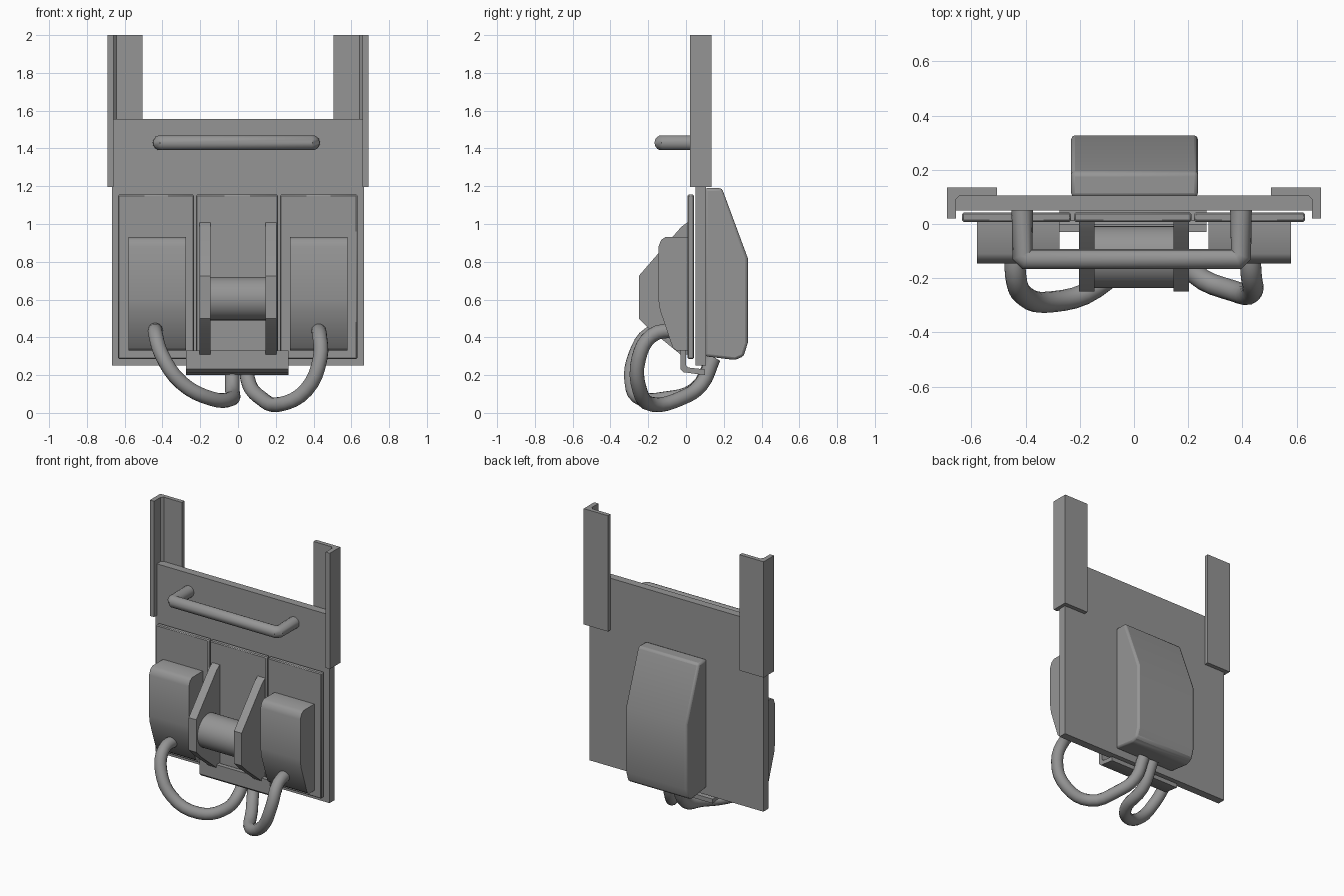
import bpy, bmesh
from mathutils import Vector

if "Cube" in bpy.data.objects:
    bpy.data.objects.remove(bpy.data.objects["Cube"])

# Dark grey paint shared by every part
paint = bpy.data.materials.new("dark_grey")
paint.diffuse_color = (0.3, 0.3, 0.3, 1)
paint.use_nodes = True
paint.node_tree.nodes["Principled BSDF"].inputs["Base Color"].default_value = paint.diffuse_color


def finish(ob, bevel=0.0, segments=2):
    ob.data.materials.append(paint)
    if bevel:
        m = ob.modifiers.new("bevel", 'BEVEL')
        m.width, m.segments = bevel, segments
        m.limit_method, m.angle_limit = 'ANGLE', 0.5
    bpy.ops.object.select_all(action='DESELECT')
    bpy.context.view_layer.objects.active = ob
    ob.select_set(True)
    bpy.ops.object.shade_smooth_by_angle(angle=0.65)
    return ob


def extrude(name, pts, axis, lo, hi, bevel=0.0, segments=2):
    """Extrude a 2D profile: (y, z) along x, or (x, y) along z."""
    bm = bmesh.new()
    place = (lambda a, b: (lo, a, b)) if axis == 'x' else (lambda a, b: (a, b, lo))
    face = bm.faces.new([bm.verts.new(place(a, b)) for a, b in pts])
    res = bmesh.ops.extrude_face_region(bm, geom=[face])
    step = Vector((hi - lo, 0, 0)) if axis == 'x' else Vector((0, 0, hi - lo))
    verts = [v for v in res["geom"] if isinstance(v, bmesh.types.BMVert)]
    bmesh.ops.translate(bm, verts=verts, vec=step)
    bmesh.ops.recalc_face_normals(bm, faces=bm.faces)
    me = bpy.data.meshes.new(name)
    bm.to_mesh(me)
    bm.free()
    ob = bpy.data.objects.new(name, me)
    bpy.context.collection.objects.link(ob)
    return finish(ob, bevel, segments)


def box(name, x0, x1, y0, y1, z0, z1, bevel=0.0):
    return extrude(name, [(y0, z0), (y1, z0), (y1, z1), (y0, z1)], 'x', x0, x1, bevel, 1)


def tube(name, pts, radius, smooth=True):
    cu = bpy.data.curves.new(name, 'CURVE')
    cu.dimensions = '3D'
    cu.bevel_depth, cu.bevel_resolution = radius, 5
    cu.use_fill_caps = True
    cu.resolution_u = 4 if smooth else 1
    sp = cu.splines.new('BEZIER')
    sp.bezier_points.add(len(pts) - 1)
    for p, co in zip(sp.bezier_points, pts):
        p.co = co
        p.handle_left_type = p.handle_right_type = 'AUTO' if smooth else 'VECTOR'
    ob = bpy.data.objects.new(name, cu)
    bpy.context.collection.objects.link(ob)
    bpy.ops.object.select_all(action='DESELECT')
    bpy.context.view_layer.objects.active = ob
    ob.select_set(True)
    bpy.ops.object.convert(target='MESH')
    return finish(bpy.context.view_layer.objects.active)


# Main back plate and the three front panels
box("main_plate", -0.667, 0.667, 0.05, 0.105, 0.25, 1.555)
for name, x0, x1 in (("left", -0.635, -0.232), ("middle", -0.222, 0.212), ("right", 0.222, 0.632)):
    box(name + "_front_panel", x0, x1, 0.008, 0.042, 0.285, 1.155, 0.006)

# Mirrored parts: rails, side boxes, lever brackets
rail = [(0.69, 0.02), (0.69, 0.135), (0.505, 0.135), (0.505, 0.106),
        (0.642, 0.106), (0.658, 0.09), (0.658, 0.02)]
side_box = [(0.008, 0.93), (-0.11, 0.93), (-0.132, 0.915), (-0.146, 0.88), (-0.146, 0.6),
            (-0.138, 0.545), (-0.07, 0.345), (-0.05, 0.33), (0.008, 0.33)]
bracket = [(0.01, 1.01), (-0.025, 0.985), (-0.25, 0.725), (-0.25, 0.5),
           (-0.195, 0.445), (-0.03, 0.31), (0.01, 0.31)]
for s, side in ((-1, "left"), (1, "right")):
    extrude(side + "_rail", [(s * x, y) for x, y in rail], 'z', 1.197, 2.0)
    extrude(side + "_side_box", side_box, 'x', *sorted((s * 0.275, s * 0.58)))
    extrude(side + "_bracket", bracket, 'x', *sorted((s * 0.145, s * 0.203)))

# Roller between the brackets
bpy.ops.mesh.primitive_cylinder_add(vertices=32, radius=0.115, depth=0.3,
                                    location=(0, -0.122, 0.605), rotation=(0, 1.570796, 0))
roller = bpy.context.object
roller.name = "roller"
finish(roller)

# Bent sheet clip under the panels
clip = [(-0.03, 0.33), (-0.03, 0.232), (-0.012, 0.215), (0.1, 0.2), (0.1, 0.23),
        (0.012, 0.24), (0.0, 0.252), (0.0, 0.33)]
extrude("bottom_clip", clip, 'x', -0.275, 0.268)

# Rear housing
rear = [(0.1, 1.19), (0.19, 1.19), (0.327, 0.82), (0.327, 0.37), (0.305, 0.30),
        (0.26, 0.28), (0.1, 0.30)]
extrude("rear_housing", rear, 'x', -0.232, 0.236, 0.014, 2)

# Handle bar with clipped corners
tube("handle", [(-0.412, 0.06, 1.43), (-0.412, -0.115, 1.43), (-0.397, -0.13, 1.43),
                (0.38, -0.13, 1.43), (0.395, -0.115, 1.43), (0.395, 0.06, 1.43)], 0.04, smooth=False)

# Hoses from the side boxes round to the rear housing
tube("left_hose", [(-0.435, -0.06, 0.44), (-0.437, -0.19, 0.42), (-0.405, -0.265, 0.31),
                   (-0.30, -0.287, 0.16), (-0.14, -0.235, 0.075), (-0.04, -0.12, 0.073),
                   (-0.03, 0.05, 0.125), (-0.035, 0.145, 0.29)], 0.039)
tube("right_hose", [(0.425, -0.06, 0.44), (0.432, -0.18, 0.41), (0.435, -0.25, 0.29),
                    (0.36, -0.245, 0.12), (0.22, -0.18, 0.045), (0.12, -0.02, 0.08),
                    (0.06, 0.08, 0.15), (0.04, 0.145, 0.29)], 0.039)
